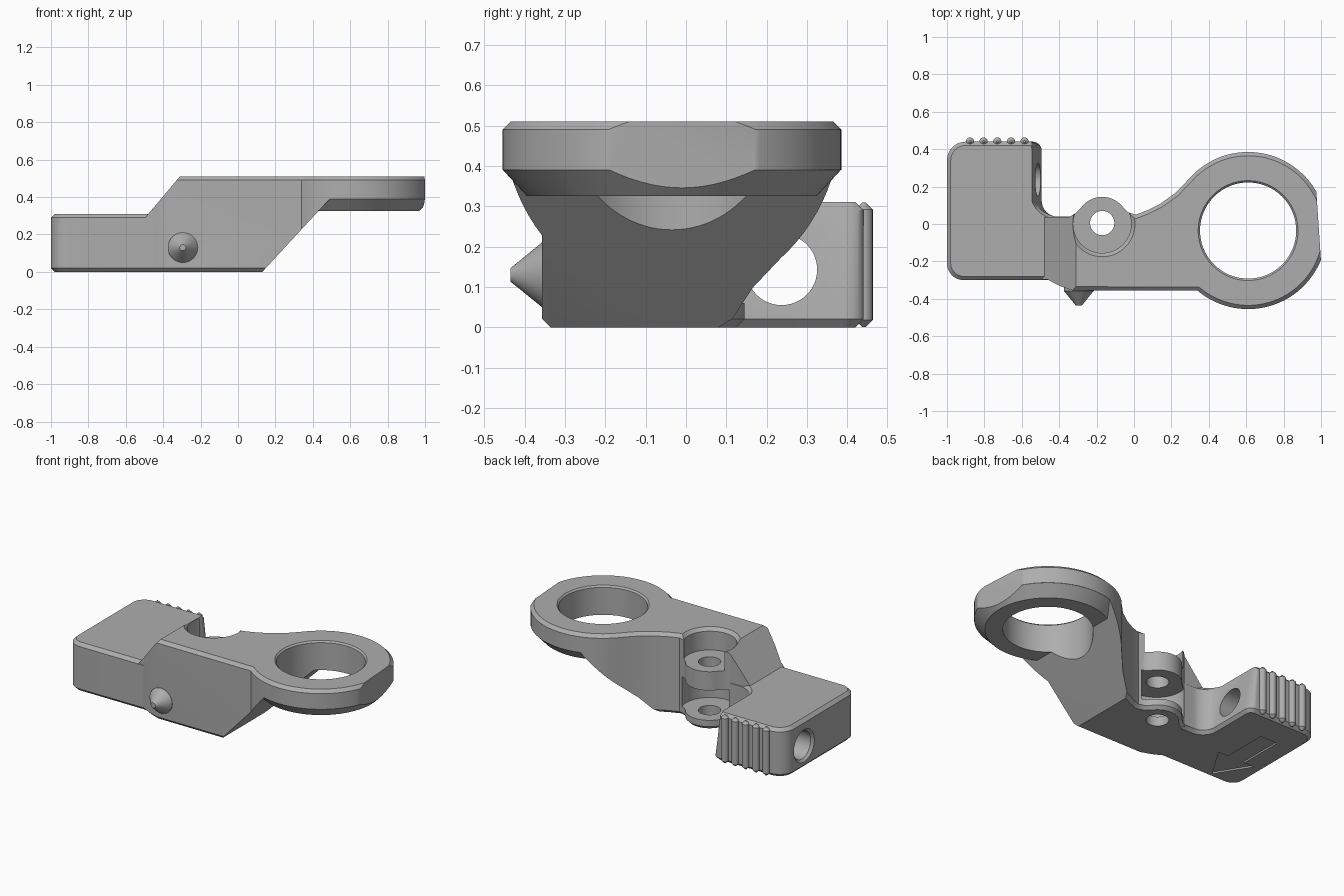
import bpy, bmesh
from math import sin, cos, radians, pi
from mathutils import Matrix, Vector

cube = bpy.data.objects.get("Cube")
if cube:
    bpy.data.objects.remove(cube, do_unlink=True)

grey = bpy.data.materials.new("satin grey")
grey.use_nodes = True
grey.diffuse_color = (0.42, 0.42, 0.42, 1)
grey.node_tree.nodes["Principled BSDF"].inputs["Base Color"].default_value = (0.42, 0.42, 0.42, 1)

ALONG_Y = Matrix.Rotation(pi / 2, 4, 'X')    # (x, y, z) -> (x, -z, y)
ALONG_X = Matrix.Rotation(pi / 2, 4, 'Y')    # (x, y, z) -> (z, y, -x)


def arc(cx, cy, r, start, end, n):
    angles = [radians(start + (end - start) * i / n) for i in range(n + 1)]
    return [(cx + r * cos(a), cy + r * sin(a)) for a in angles]


def circle(cx, cy, r, n=64):
    return arc(cx, cy, r, 0, 360, n)[:-1]


def inset(points, d):
    """Move an anticlockwise outline inward by d with mitred corners."""
    result = []
    for i, p in enumerate(points):
        p = Vector(p)
        a = (p - Vector(points[i - 1])).normalized()
        b = (Vector(points[(i + 1) % len(points)]) - p).normalized()
        na, nb = Vector((-a.y, a.x)), Vector((-b.y, b.x))
        result.append(p + (na + nb) * d / (1 + na.dot(nb)))
    return result


def prism(name, points, layers, matrix=Matrix()):
    """Stack an outline through (height, inset) layers."""
    bm = bmesh.new()
    rings = [[bm.verts.new((x, y, z)) for x, y in inset(points, d)] for z, d in layers]
    n = len(points)
    for low, high in zip(rings, rings[1:]):
        for i in range(n):
            j = (i + 1) % n
            bm.faces.new((low[i], low[j], high[j], high[i]))
    bm.faces.new(rings[0][::-1])
    bm.faces.new(rings[-1])
    bm.transform(matrix)
    mesh = bpy.data.meshes.new(name)
    bm.to_mesh(mesh)
    bm.free()
    mesh.materials.append(grey)
    ob = bpy.data.objects.new(name, mesh)
    bpy.context.collection.objects.link(ob)
    return ob


def combine(target, tool, operation):
    mod = target.modifiers.new(tool.name, 'BOOLEAN')
    mod.operation, mod.object, mod.solver = operation, tool, 'EXACT'
    bpy.context.view_layer.update()
    graph = bpy.context.evaluated_depsgraph_get()
    mesh = bpy.data.meshes.new_from_object(target.evaluated_get(graph))
    target.modifiers.clear()
    target.data = mesh
    bpy.data.objects.remove(tool, do_unlink=True)


def chamfered(low, high, d=0.02):
    return [(low, d), (low + d, 0), (high - d, 0), (high, d)]


RING = (0.61, -0.035)
LUG = (-0.17, 0.005)

# Arm outline: front edge, ring, curved neck, pivot lug
arm_outline = [(-0.56, -0.298), (-0.46, -0.298), (-0.40, -0.33), (-0.33, -0.355)]
arm_outline += arc(*RING, 0.42, -130, 140, 72)
arm_outline += [(0.22, 0.165), (0.14, 0.108), (0.07, 0.073), (0.01, 0.05), (-0.03, 0.062)]
arm_outline += arc(*LUG, 0.14, 35, 145, 20)
arm_outline += [(-0.31, 0.06), (-0.345, 0.038), (-0.56, 0.038)]
bracket = prism("bracket_body", arm_outline, chamfered(0, 0.51))

# Side profile with sloped step and sloped underside
profile = [(-0.53, -0.1), (0.04, -0.1), (0.13, 0), (0.49, 0.39), (1.1, 0.39),
           (1.1, 0.6), (-0.235, 0.6), (-0.53, 0.25)]
combine(bracket, prism("side_profile", profile, [(-0.8, 0), (0.8, 0)], ALONG_Y), 'INTERSECT')

# Wide chamfer under the ring
combine(bracket, prism("ring_underside", circle(*RING, 0.419, 96),
                       [(0.325, 0.06), (0.39, 0), (0.45, 0)]), 'UNION')

# Grip block with rounded corners and a drafted inner wall
block_outline = [(-0.34, -0.30), (-0.34, 0.04)]
block_outline += arc(-0.41, 0.12, 0.08, 270, 180, 10)
block_outline += arc(-0.54, 0.39, 0.05, 0, 90, 8)
block_outline += arc(-0.9, 0.34, 0.1, 90, 180, 12)
block_outline += arc(-0.91, -0.21, 0.09, 180, 270, 12)
block = prism("grip_block", block_outline, chamfered(0, 0.31))
for v in block.data.vertices:
    across = min(max((v.co.x + 0.56) / 0.07, 0), 1)
    along = min(max((v.co.y - 0.04) / 0.08, 0), 1)
    v.co.x -= 0.05 * across * along * v.co.z / 0.31
combine(bracket, block, 'UNION')

# Grip ribs on the back of the block
for i in range(5):
    rib = prism("grip_rib", circle(-0.585 - 0.073 * i, 0.441, 0.022, 20), chamfered(0.001, 0.309, 0.017))
    combine(bracket, rib, 'UNION')

# Flat on the ring end
flat = [(1.02, -0.5), (1.3, -0.5), (1.3, 0.5), (0.953, 0.5)]
combine(bracket, prism("end_flat", flat, [(0.1, 0), (0.8, 0)]), 'DIFFERENCE')

# Ring bore with a fine top chamfer
combine(bracket, prism("ring_bore", circle(*RING, 0.257, 96),
                       [(0.05, 0), (0.5, 0), (0.52, -0.02)]), 'DIFFERENCE')

# Pivot: recess above the upper lug, gap between lugs, pin hole
combine(bracket, prism("lug_recess", circle(-0.17, 0, 0.155),
                       [(0.37, 0), (0.49, 0), (0.53, -0.04)]), 'DIFFERENCE')
combine(bracket, prism("lug_gap", circle(-0.17, 0, 0.17), [(0.06, 0), (0.25, 0)]), 'DIFFERENCE')
combine(bracket, prism("lug_hole", circle(*LUG, 0.065, 40), [(-0.1, 0), (0.6, 0)]), 'DIFFERENCE')

# Cross hole through the block
combine(bracket, prism("cross_hole", circle(-0.143, 0.237, 0.088, 48),
                       [(-1.02, -0.035), (-0.985, 0), (-0.45, 0)], ALONG_X), 'DIFFERENCE')

# Shallow arrow recess under the block
arrow = [(-0.8, -0.26), (-0.67, -0.05), (-0.74, -0.05), (-0.74, 0.24),
         (-0.86, 0.24), (-0.86, -0.05), (-0.93, -0.05)]
combine(bracket, prism("arrow_recess", arrow, [(-0.05, 0), (0.01, 0)]), 'DIFFERENCE')

# Conical locating pin on the front
pin = prism("front_pin", circle(-0.295, 0.13, 0.08, 40),
            [(0.34, 0), (0.357, 0), (0.425, 0.055), (0.435, 0.063)], ALONG_Y)

for ob in (bracket, pin):
    bpy.ops.object.select_all(action='DESELECT')
    ob.select_set(True)
    bpy.context.view_layer.objects.active = ob
    bpy.ops.object.shade_smooth_by_angle(angle=radians(28))
